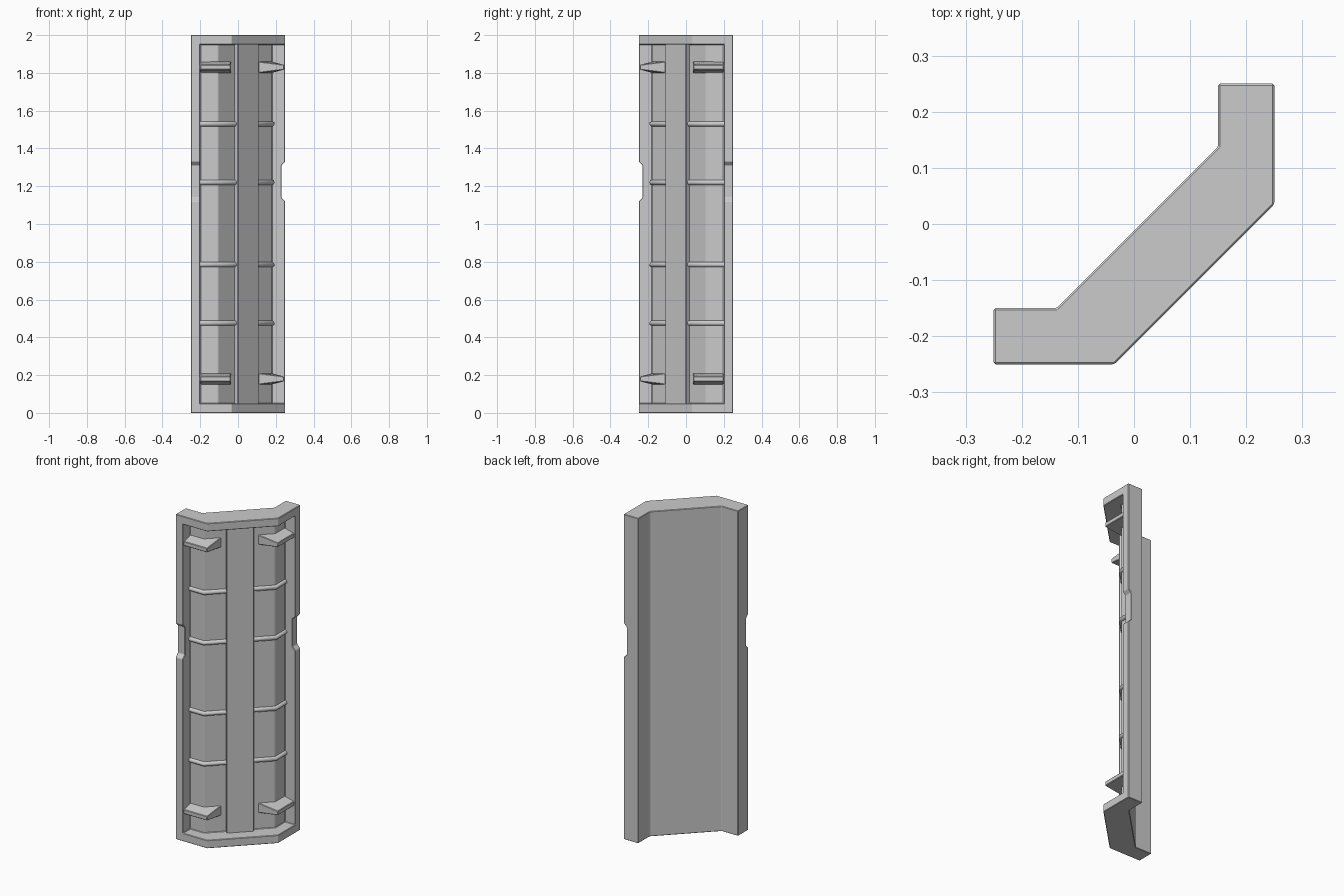
import bpy, bmesh
from mathutils import Vector

if "Cube" in bpy.data.objects:
    bpy.data.objects.remove(bpy.data.objects["Cube"], do_unlink=True)

grey = bpy.data.materials.new("plain_grey")
grey.use_nodes = True
GREY = (0.6, 0.6, 0.6, 1)
grey.diffuse_color = GREY
grey.node_tree.nodes["Principled BSDF"].inputs["Base Color"].default_value = GREY


def flip(p):
    """Reflect across the plane of symmetry through the corner."""
    return Vector((-p[1], -p[0], p[2]))


def loft(name, lower, upper, mirrored=False):
    """Solid between two matching rings of points."""
    rings = [[flip(p) if mirrored else Vector(p) for p in ring] for ring in (lower, upper)]
    bm = bmesh.new()
    a, b = [[bm.verts.new(p) for p in ring] for ring in rings]
    bm.faces.new(a)
    bm.faces.new(b)
    for i in range(len(a)):
        j = (i + 1) % len(a)
        bm.faces.new((a[i], a[j], b[j], b[i]))
    bmesh.ops.recalc_face_normals(bm, faces=bm.faces)
    mesh = bpy.data.meshes.new(name)
    bm.to_mesh(mesh)
    bm.free()
    mesh.materials.append(grey)
    ob = bpy.data.objects.new(name, mesh)
    bpy.context.collection.objects.link(ob)
    return ob


def prism(name, plan, z0, z1):
    return loft(name, [(x, y, z0) for x, y in plan], [(x, y, z1) for x, y in plan])


def bevel(ob, width):
    mod = ob.modifiers.new("soft_edges", "BEVEL")
    mod.width = width
    mod.segments = 1
    mod.limit_method = "ANGLE"


def cut(ob, cutter):
    mod = ob.modifiers.new("cut", "BOOLEAN")
    mod.operation = "DIFFERENCE"
    mod.solver = "EXACT"
    mod.object = cutter
    bpy.context.view_layer.objects.active = ob
    bpy.ops.object.modifier_apply(modifier=mod.name)
    bpy.data.objects.remove(cutter, do_unlink=True)


# Corner shell: angled plan, hollowed on the outside to leave a frame
half = [(-0.035, -0.25), (-0.25, -0.25), (-0.25, -0.15), (-0.138, -0.15)]
plan = half + [(-y, -x) for x, y in reversed(half)]
shell = prism("corner_shell", plan, 0, 2)
pocket = [(-0.2, -0.4), (-0.2, -0.18), (-0.105, -0.18),
          (0.18, 0.105), (0.18, 0.2), (0.4, 0.2), (0.4, -0.4)]
cut(shell, prism("pocket_cutter", pocket, 0.05, 1.95))

# Shallow notches in both side rims
notch = [(-0.27, 1.1), (-0.23, 1.14), (-0.23, 1.31), (-0.27, 1.35)]
for m in (False, True):
    cut(shell, loft("notch_cutter", [(-0.3, y, z) for y, z in notch],
                    [(-0.15, y, z) for y, z in notch], m))
bevel(shell, 0.003)

# Raised strip down the middle
strip = [(-0.0275, -0.0825), (0, -0.11), (0.11, 0), (0.0825, 0.0275)]
bevel(prism("centre_strip", strip, 0.045, 1.955), 0.003)

# Thin round ribs and tapered brackets on either side of the strip
path = [(-0.205, -0.18), (-0.105, -0.18), (-0.012, -0.087)]
root = [(-0.2, -0.17), (-0.11, -0.17), (-0.037, -0.1)]
for m, side in ((False, "right"), (True, "left")):
    for n, z in enumerate((0.475, 0.785, 1.22, 1.53)):
        curve = bpy.data.curves.new("rib", "CURVE")
        curve.dimensions = "3D"
        curve.bevel_depth = 0.014
        curve.bevel_resolution = 3
        curve.use_fill_caps = True
        line = curve.splines.new("POLY")
        line.points.add(len(path) - 1)
        for point, (x, y) in zip(line.points, path):
            p = Vector((x, y, z))
            point.co = (*(flip(p) if m else p), 1)
        curve.materials.append(grey)
        rib = bpy.data.objects.new(f"{side}_rib_{n + 1}", curve)
        bpy.context.collection.objects.link(rib)
    for z, place in ((0.18, "lower"), (1.83, "upper")):
        tip = [(-0.04, -0.243), (-0.2, -0.243)]
        rings = [[(x, y, z + s * 0.031) for x, y in root] +
                 [(x, y, z + s * 0.013) for x, y in tip] for s in (-1, 1)]
        bevel(loft(f"{side}_{place}_bracket", *rings, m), 0.003)
